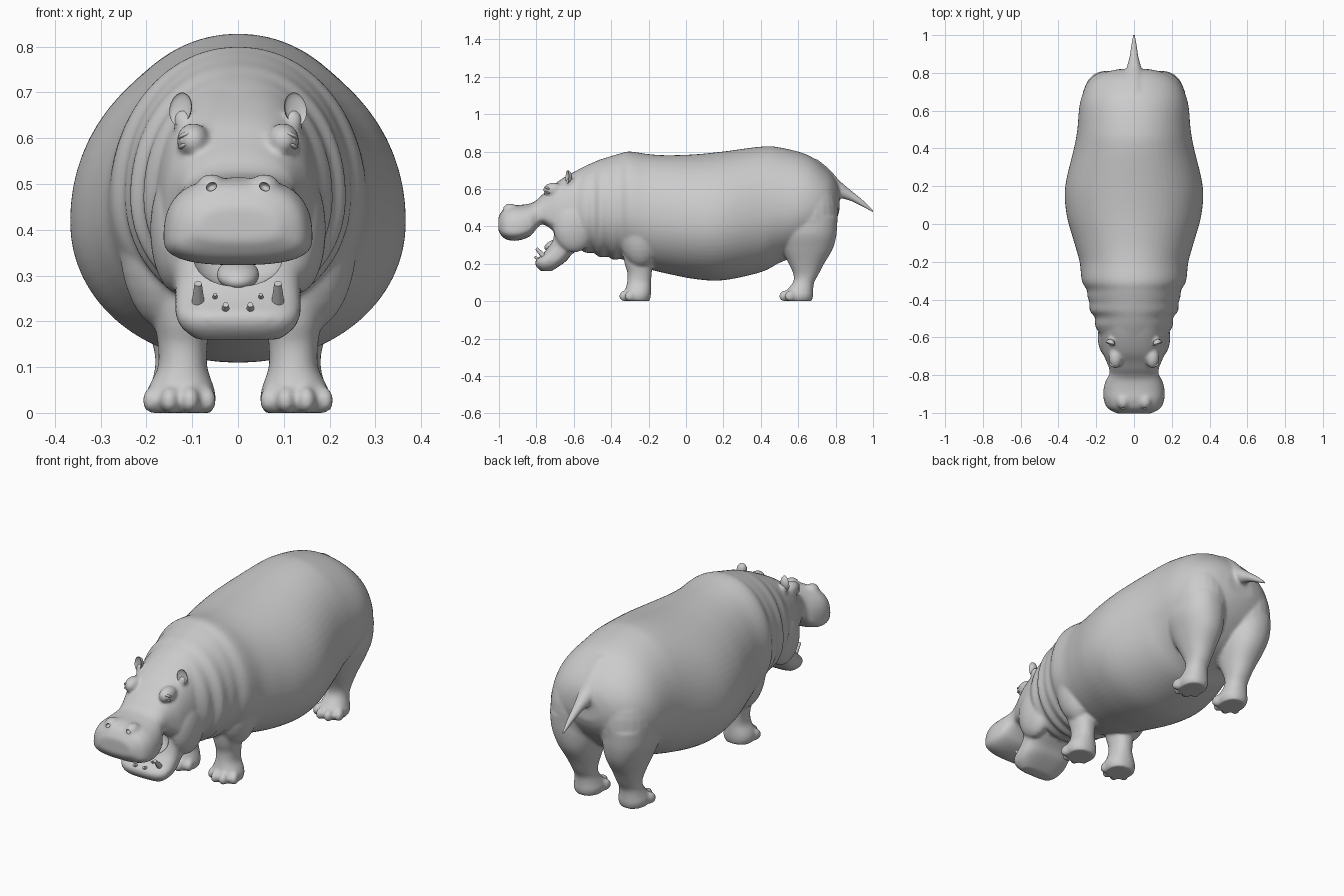
import bpy, bmesh, math
from mathutils import Matrix, Vector

if "Cube" in bpy.data.objects:
    bpy.data.objects.remove(bpy.data.objects["Cube"])


def smooth_secs(secs, steps=5):
    """Catmull-Rom interpolation between cross-sections."""
    out = []
    for i in range(len(secs) - 1):
        a, b, c, d = [secs[min(max(j, 0), len(secs) - 1)] for j in (i - 1, i, i + 1, i + 2)]
        for s in range(steps):
            t = s / steps
            out.append([0.5 * (2 * q + (r - o) * t + (2 * o - 5 * q + 4 * r - e) * t * t
                               + (3 * q - o - 3 * r + e) * t ** 3) for o, q, r, e in zip(a, b, c, d)])
    return out + [list(secs[-1])]


def loft(bm, secs, axis, p=2.0, c=0.5, side=1, n=64):
    """Superellipse rings: axis y -> (y, top, bottom, half width), axis z -> (z, y0, y1, half width, x)."""
    rings = []
    for s in smooth_secs(secs):
        hi, lo, hw = s[1], s[2], s[3]
        xc = side * s[4] if len(s) > 4 else 0
        mid = lo + c * (hi - lo)
        ring = []
        for k in range(n):
            a = 2 * math.pi * k / n
            u = math.copysign(abs(math.cos(a)) ** (2 / p), math.cos(a))
            v = math.copysign(abs(math.sin(a)) ** (2 / p), math.sin(a))
            w = mid + v * ((hi - mid) if v > 0 else (mid - lo))
            ring.append(bm.verts.new((xc + u * hw, s[0], w) if axis == 'y' else (xc + u * hw, w, s[0])))
        rings.append(ring)
    for r0, r1 in zip(rings, rings[1:]):
        for k in range(n):
            bm.faces.new((r0[k], r0[(k + 1) % n], r1[(k + 1) % n], r1[k]))
    bm.faces.new(rings[0])
    bm.faces.new(rings[-1])


def ball(bm, loc, rad, rot=(0, 0, 0)):
    m = Matrix.LocRotScale(Vector(loc), Matrix.Rotation(rot[2], 3, 'Z') @ Matrix.Rotation(rot[1], 3, 'Y')
                           @ Matrix.Rotation(rot[0], 3, 'X'), Vector(rad))
    return bmesh.ops.create_uvsphere(bm, u_segments=24, v_segments=16, radius=1, matrix=m)['verts']


def finish(bm, name):
    bmesh.ops.recalc_face_normals(bm, faces=bm.faces)
    me = bpy.data.meshes.new(name)
    bm.to_mesh(me)
    bm.free()
    ob = bpy.data.objects.new(name, me)
    bpy.context.collection.objects.link(ob)
    return ob


def shade(ob, angle=60):
    bpy.ops.object.select_all(action='DESELECT')
    ob.select_set(True)
    bpy.context.view_layer.objects.active = ob
    if ob.modifiers:
        bpy.ops.object.convert(target='MESH')
    bpy.ops.object.shade_smooth_by_angle(angle=math.radians(angle))


TAIL = [(.70, .76, .50, .09), (.75, .72, .515, .075), (.79, .68, .53, .056), (.83, .635, .55, .038),
        (.88, .593, .537, .024), (.95, .535, .503, .013), (1.0, .487, .476, .004)]

bm = bmesh.new()
# barrel trunk and folded neck
loft(bm, [(.82, .60, .48, .08), (.80, .65, .43, .16), (.75, .71, .36, .235), (.65, .782, .27, .284),
          (.5, .822, .205, .30), (.4, .826, .155, .318), (.2, .80, .112, .364), (.05, .785, .118, .357),
          (-.1, .78, .147, .316), (-.2, .786, .172, .288), (-.3, .80, .208, .276), (-.35, .79, .225, .25),
          (-.385, .78, .22, .246), (-.42, .769, .238, .235), (-.46, .757, .234, .234), (-.495, .742, .258, .207),
          (-.54, .722, .26, .205), (-.6, .69, .30, .17)], 'y', 2.05, .45)
# skull and broad upper muzzle
loft(bm, [(-.5, .735, .30, .18), (-.6, .69, .29, .18), (-.68, .643, .34, .165), (-.73, .60, .385, .145),
          (-.77, .568, .41, .13), (-.80, .54, .385, .132), (-.83, .523, .35, .15), (-.88, .515, .328, .162),
          (-.93, .512, .323, .16), (-.975, .493, .338, .14), (-1.003, .45, .375, .09)], 'y', 2.6, .29)
# lower jaw, opened downward
loft(bm, [(.16, -.775, -.72, .09), (.185, -.80, -.68, .122), (.215, -.805, -.64, .136), (.25, -.768, -.61, .137),
          (.29, -.738, -.56, .138), (.34, -.718, -.52, .15), (.40, -.715, -.5, .155), (.46, -.72, -.5, .145)],
     'z', 3)
loft(bm, TAIL[:5], 'y', n=24)
for s in (-1, 1):
    # cheeks, brows, nostril mounds, ear roots
    ball(bm, (s * .13, -.60, .40), (.062, .11, .14))
    ball(bm, (s * .098, -.71, .595), (.036, .055, .038))
    ball(bm, (s * .058, -.94, .492), (.034, .04, .03))
    ball(bm, (s * .12, -.62, .635), (.022, .022, .03))
    # shoulder and haunch masses
    ball(bm, (s * .155, -.24, .38), (.105, .12, .2))
    ball(bm, (s * .135, .66, .47), (.14, .152, .22))
    # front and hind legs
    loft(bm, [(0, -.325, -.195, .068, .125), (.03, -.335, -.188, .077, .125), (.06, -.325, -.187, .07, .124),
              (.1, -.315, -.187, .054, .121), (.15, -.313, -.183, .054, .121), (.2, -.328, -.178, .062, .122),
              (.28, -.34, -.17, .075, .125), (.36, -.34, -.16, .085, .13)], 'z', 2.2, side=s)
    loft(bm, [(0, .53, .672, .062, .127), (.03, .52, .68, .072, .127), (.06, .54, .68, .064, .127),
              (.1, .572, .685, .054, .127), (.14, .575, .707, .057, .127), (.2, .55, .738, .074, .13),
              (.28, .51, .785, .1, .136), (.36, .49, .805, .12, .145), (.45, .50, .81, .12, .15)],
         'z', 2.2, side=s)
    # four toes per foot
    for x, y in ((-.056, .03), (-.021, 0), (.021, 0), (.058, .03)):
        ball(bm, (s * (.127 + x), -.325 + y, .028), (.022, .034, .03), (.3, 0, s * x * 6))
        ball(bm, (s * (.127 + x), .53 + y, .028), (.022, .034, .03), (.3, 0, s * x * 6))
# keep the soles flat on the ground
for v in bm.verts:
    v.co.z = max(v.co.z, 0)
skin = finish(bm, "body")
m = skin.modifiers.new("fuse", 'REMESH')
m.mode, m.voxel_size = 'VOXEL', .0075
m = skin.modifiers.new("relax", 'SMOOTH')
m.factor, m.iterations = .5, 9

# mouth cavity and nostril cutter
bm = bmesh.new()
ball(bm, (0, -.735, .35), (.105, .085, .075))
for s in (-1, 1):
    ball(bm, (s * .058, -.978, .494), (.012, .018, .009), (0, s * .5, 0))
cutter = finish(bm, "mouth_cutter")
cutter.hide_render = True
m = skin.modifiers.new("mouth", 'BOOLEAN')
m.operation, m.object, m.solver = 'DIFFERENCE', cutter, 'EXACT'
shade(skin)
bpy.data.objects.remove(cutter)

# tail
bm = bmesh.new()
loft(bm, TAIL[3:], 'y', n=24)
shade(finish(bm, "tail"))

# tongue
bm = bmesh.new()
ball(bm, (0, -.70, .302), (.046, .06, .028), (.35, 0, 0))
shade(finish(bm, "tongue"))

# cupped ears
bm = bmesh.new()
for s in (-1, 1):
    vs = ball(bm, (0, 0, 0), (.025, .026, .036))
    for v in vs:
        if v.co.y < 0:
            v.co.y *= -.35
    bmesh.ops.transform(bm, verts=vs, matrix=Matrix.Translation((s * .126, -.635, .664))
                        @ Matrix.Rotation(s * -.2, 4, 'Y') @ Matrix.Rotation(s * .35, 4, 'Z'))
shade(finish(bm, "ears"))

# eyes with lids
for part, r, dz in (("eyes", (.015, .015, .013), 0), ("upper_eyelids", (.02, .018, .007), .011),
                    ("lower_eyelids", (.018, .017, .006), -.011)):
    bm = bmesh.new()
    for s in (-1, 1):
        ball(bm, (s * .113, -.737, .595 + dz), r, (0, s * .35, s * .6))
    shade(finish(bm, part))

# tusks and incisors in the lower jaw: x, base y, base z, radius, length, lean
bm = bmesh.new()
for s in (-1, 1):
    for x, y, z, r, h, lean in ((.087, -.775, .255, .016, .075, .75), (.027, -.788, .225, .012, .05, 1.1),
                                (.05, -.763, .252, .008, .03, 1.1)):
        mat = Matrix.Translation((s * x, y, z)) @ Matrix.Rotation(lean, 4, 'X')
        bmesh.ops.create_cone(bm, cap_ends=True, segments=16, radius1=r, radius2=r * .5, depth=h, matrix=mat)
shade(finish(bm, "teeth"))
